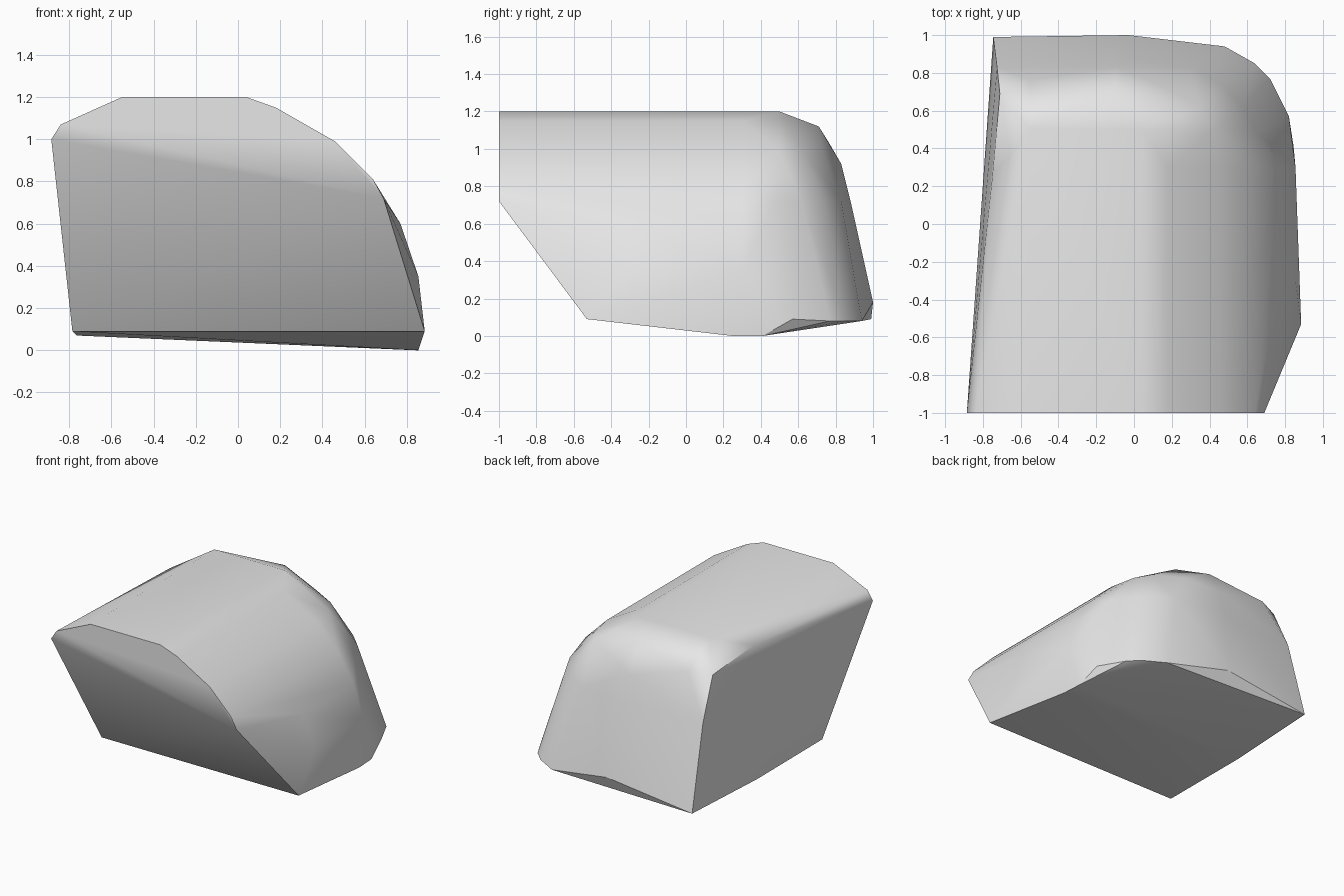
import bpy
import bmesh
from math import radians

cube = bpy.data.objects.get("Cube")
if cube:
    bpy.data.objects.remove(cube, do_unlink=True)


def make_material(name, color):
    material = bpy.data.materials.new(name)
    material.use_nodes = True
    material.diffuse_color = color
    shader = next(n for n in material.node_tree.nodes if n.type == 'BSDF_PRINCIPLED')
    shader.inputs["Base Color"].default_value = color
    return material


def layer(height, outline):
    """Lift a plan outline to one height."""
    return [(x, y, height) for x, y in outline]


def sweep(profile, start, end):
    """Repeat a front profile at both ends of a straight run."""
    return [(x, y, z) for x, z in profile for y in (start, end)]


def hull_object(name, points, material):
    """Wrap a closed stone surface around its key corners."""
    bm = bmesh.new()
    for point in points:
        bm.verts.new(point)
    result = bmesh.ops.convex_hull(bm, input=bm.verts[:])
    spare = set(result["geom_interior"]) | set(result["geom_unused"])
    loose = [v for v in spare if isinstance(v, bmesh.types.BMVert) and v.is_valid]
    bmesh.ops.delete(bm, geom=loose, context='VERTS')
    bmesh.ops.dissolve_limit(bm, angle_limit=radians(1),
                             verts=bm.verts[:], edges=bm.edges[:])
    bmesh.ops.recalc_face_normals(bm, faces=bm.faces[:])
    mesh = bpy.data.meshes.new(name)
    bm.to_mesh(mesh)
    bm.free()
    mesh.materials.append(material)
    stone = bpy.data.objects.new(name, mesh)
    bpy.context.collection.objects.link(stone)
    return stone


# Rounded crown and shoulder, running from the front to the back
crown = sweep([(-.55, 1.2), (.04, 1.2)], -1, .5)
shoulder = sweep([(.18, 1.15), (.46, .99), (.64, .81), (.69, .72)], -1, .3)
flank = sweep([(.77, .6), (.855, .35)], -.3, .3)

# Rounded back corner, stacked in layers
corner = layer(1.12, [(-.1, .71)])
corner += layer(.99, [(.42, .5), (.35, .62), (.15, .73)])
corner += layer(.92, [(-.1, .83)])
corner += layer(.72, [(.65, .48), (.58, .62), (.46, .74), (.3, .83),
                      (-.1, .88), (-.725, .83)])

# Undercut base, with its lowest points at one side
base = layer(.09, [(-.785, -.53), (.885, -.53), (.82, .57), (-.745, .99)])
base += layer(.08, [(.72, .77), (.64, .85), (.48, .94)])
base += layer(0, [(.855, .25), (.845, .41)])
base += [(-.03, 1, .18), (-.765, .23, .07)]

# Upper rim of the broken side wall
rim = [(-.885, -1, 1), (-.84, -1, 1.07), (-.83, -.62, 1.02),
       (-.75, .25, 1.1), (-.71, .69, 1.03), (-.55, .76, 1.04)]

grey = make_material("stone_grey", (.8, .8, .8, 1))
stone = hull_object("stone_chunk", crown + shoulder + flank + corner + base + rim, grey)

# Soft rounding, with the broken edges kept sharp
bpy.ops.object.select_all(action='DESELECT')
stone.select_set(True)
bpy.context.view_layer.objects.active = stone
bpy.ops.object.shade_smooth_by_angle(angle=radians(32))
normals = stone.modifiers.new("flat_broad_faces", 'WEIGHTED_NORMAL')
normals.keep_sharp = True
